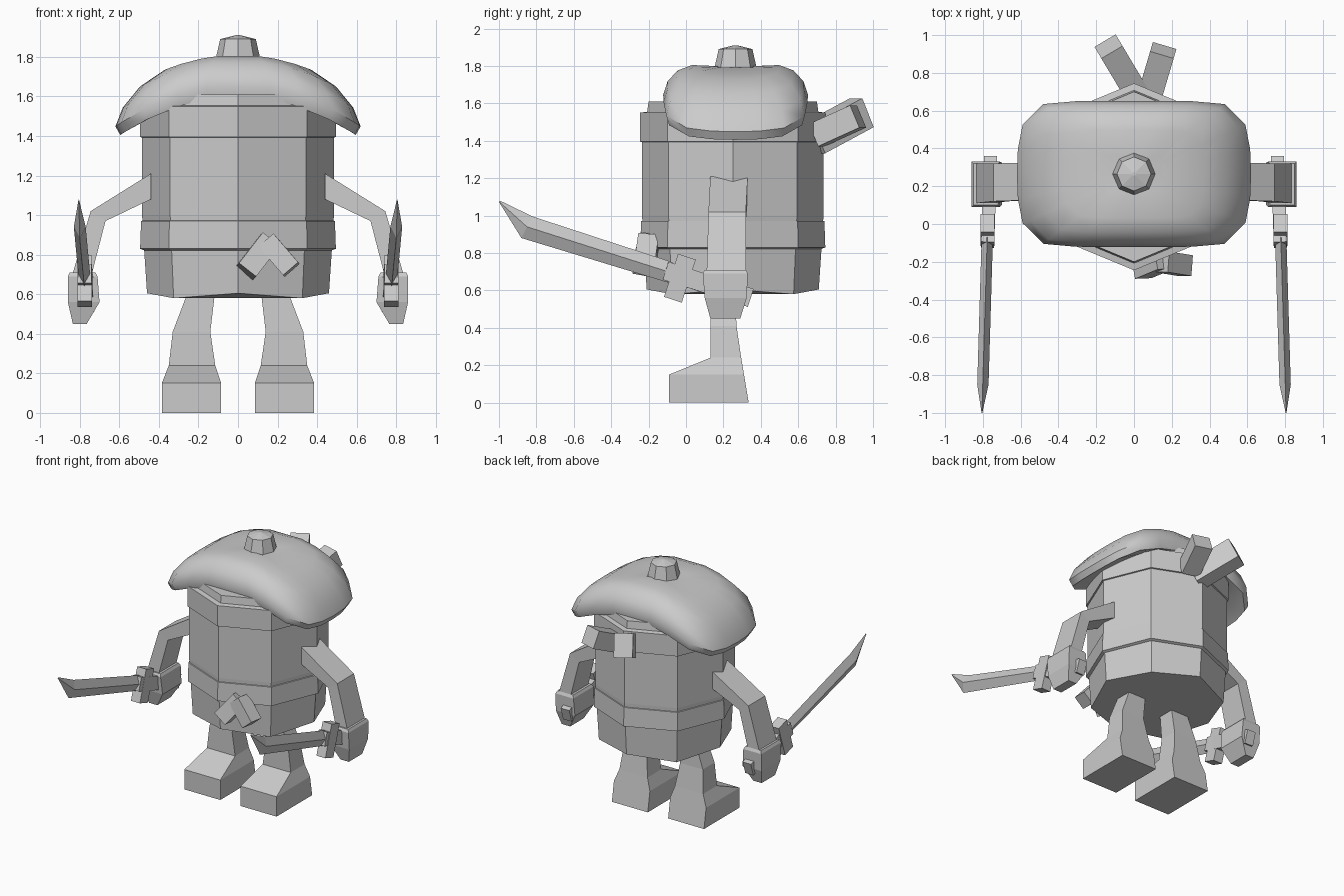
import bpy, bmesh
from math import cos, sin, pi, radians
from mathutils import Vector

if "Cube" in bpy.data.objects:
    bpy.data.objects.remove(bpy.data.objects["Cube"])

grey = bpy.data.materials.new("plain_grey")
grey.use_nodes = True
COLOUR = (0.6, 0.6, 0.6, 1)
grey.diffuse_color = COLOUR
grey.node_tree.nodes["Principled BSDF"].inputs["Base Color"].default_value = COLOUR


def loft(name, rings, side=1):
    """Skin a list of equal-length point rings and cap both ends; side=-1 mirrors in x."""
    bm = bmesh.new()
    loops = [[bm.verts.new((p[0] * side, p[1], p[2])) for p in ring] for ring in rings]
    for a, b in zip(loops, loops[1:]):
        for i in range(len(a)):
            j = (i + 1) % len(a)
            bm.faces.new((a[i], a[j], b[j], b[i]))
    bm.faces.new(loops[0])
    bm.faces.new(loops[-1])
    bmesh.ops.recalc_face_normals(bm, faces=bm.faces)
    mesh = bpy.data.meshes.new(name)
    bm.to_mesh(mesh)
    bm.free()
    mesh.materials.append(grey)
    obj = bpy.data.objects.new(name, mesh)
    bpy.context.collection.objects.link(obj)
    return obj


def octagon(r, z, cy=0.25, dip=0.0):
    return [(r * cos(k * pi / 4), cy + r * sin(k * pi / 4), z - dip * (k % 2)) for k in range(8)]


def rect_z(x0, x1, y0, y1, z):
    return [(x0, y0, z), (x1, y0, z), (x1, y1, z), (x0, y1, z)]


def slab(outer, inner, y0, y1):
    """Arm section between an outer and an inner (x, z) point."""
    return [(outer[0], y0, outer[1]), (outer[0], y1, outer[1]),
            (inner[0], y1, inner[1]), (inner[0], y0, inner[1])]


def beam(name, a, b, width, height, up=(0, 0, 1), side=1, diamond=False):
    """Bar from a to b with a rectangular or diamond section."""
    a, b = Vector(a), Vector(b)
    d = (b - a).normalized()
    s = d.cross(Vector(up)).normalized()
    u = s.cross(d)
    pattern = [(1, 0), (0, 1), (-1, 0), (0, -1)] if diamond else [(1, 1), (-1, 1), (-1, -1), (1, -1)]
    return loft(name, [[p + s * i * width / 2 + u * j * height / 2 for i, j in pattern]
                       for p in (a, b)], side)


# Barrel body with two raised bands and a lid
loft("barrel_body", [octagon(0.46, 0.605, dip=0.025), octagon(0.475, 0.83),
                     octagon(0.485, 1.0), octagon(0.485, 1.4)])
loft("lower_band", [octagon(0.47, 0.82), octagon(0.495, 0.83), octagon(0.49, 0.97), octagon(0.47, 0.975)])
loft("upper_band", [octagon(0.475, 1.39), octagon(0.495, 1.395), octagon(0.495, 1.55), octagon(0.46, 1.555)])
loft("barrel_lid", [octagon(0.46, 1.54), octagon(0.45, 1.61)])

# Drooping cap: rounded outline, bent down towards the sides
quarter = [(0.62, 0), (0.615, 0.13), (0.59, 0.26), (0.48, 0.37), (0.31, 0.385), (0.16, 0.387)]
outline = quarter + [(-x, y) for x, y in quarter[::-1]]
outline += [(x, -y) for x, y in outline[-2:0:-1]]


def cap_ring(scale, z):
    return [(x * scale, 0.265 + y * scale, z - 0.55 * (x * scale) ** 2) for x, y in outline]


cap = loft("cap", [cap_ring(s, z) for s, z in (
    (0.25, 1.80), (0.6, 1.81), (0.8, 1.785), (0.94, 1.73), (1.0, 1.66), (0.96, 1.60), (0.72, 1.61))])
bpy.ops.object.select_all(action="DESELECT")
cap.select_set(True)
bpy.context.view_layer.objects.active = cap
bpy.ops.object.shade_smooth_by_angle(angle=radians(40))

# Cap knob
loft("cap_knob", [octagon(0.115, 1.78, 0.265), octagon(0.09, 1.89, 0.265), octagon(0.01, 1.91, 0.265)])

# Knot tails at the back and on the lower front
beam("back_tail_left", (0.09, 0.70, 1.43), (0.155, 0.92, 1.53), 0.13, 0.13)
beam("back_tail_right", (0.02, 0.68, 1.41), (-0.135, 0.94, 1.55), 0.13, 0.17)
beam("front_tail_left", (0.145, -0.2, 0.87), (0.27, -0.22, 0.725), 0.11, 0.10, (1, 0, 1))
beam("front_tail_right", (0.16, -0.19, 0.87), (0.04, -0.24, 0.715), 0.10, 0.11, (-1, 0, 1))

for side, word in ((1, "left"), (-1, "right")):
    # Leg and shoe
    shoe = rect_z(0.085, 0.385, -0.09, 0.31, 0.15)
    loft(word + "_leg", [rect_z(0.085, 0.385, -0.09, 0.335, 0), shoe,
                         rect_z(0.115, 0.35, 0.13, 0.295, 0.24),
                         rect_z(0.14, 0.33, 0.13, 0.27, 0.41),
                         rect_z(0.115, 0.25, 0.14, 0.26, 0.62)], side)
    # Bent arm
    loft(word + "_arm", [slab((0.44, 1.21), (0.44, 1.08), 0.13, 0.33),
                         slab((0.745, 1.02), (0.67, 0.97), 0.12, 0.32),
                         slab((0.84, 0.69), (0.745, 0.68), 0.11, 0.32)], side)
    # Cuffed fist
    loft(word + "_hand", [rect_z(0.72, 0.85, 0.1, 0.32, 0.71), rect_z(0.71, 0.86, 0.09, 0.33, 0.69),
                          rect_z(0.70, 0.86, 0.1, 0.325, 0.56),
                          rect_z(0.765, 0.835, 0.13, 0.29, 0.45)], side)
    # Sword: grip, cross guard and ridged blade with a slanted point
    beam(word + "_sword_grip", (0.76, 0.345, 0.56), (0.775, -0.11, 0.705), 0.07, 0.10, side=side)
    beam(word + "_sword_guard", (0.775, -0.07, 0.55), (0.775, 0.005, 0.78), 0.075, 0.10, (0, 1, 0), side)
    loft(word + "_sword_blade", [
        [(x - 0.03, y, z), (x, y + 0.01, z + 0.055), (x + 0.03, y, z), (x, y - 0.01, z - 0.055)]
        for x, y, z in ((0.777, -0.08, 0.695),)]
        + [[(0.77, -0.85, 0.94), (0.8, -0.82, 0.995), (0.83, -0.85, 0.94), (0.8, -0.88, 0.88)],
           [(0.803, -1, 1.075), (0.805, -0.995, 1.08), (0.807, -1, 1.075), (0.805, -0.998, 1.07)]], side)
